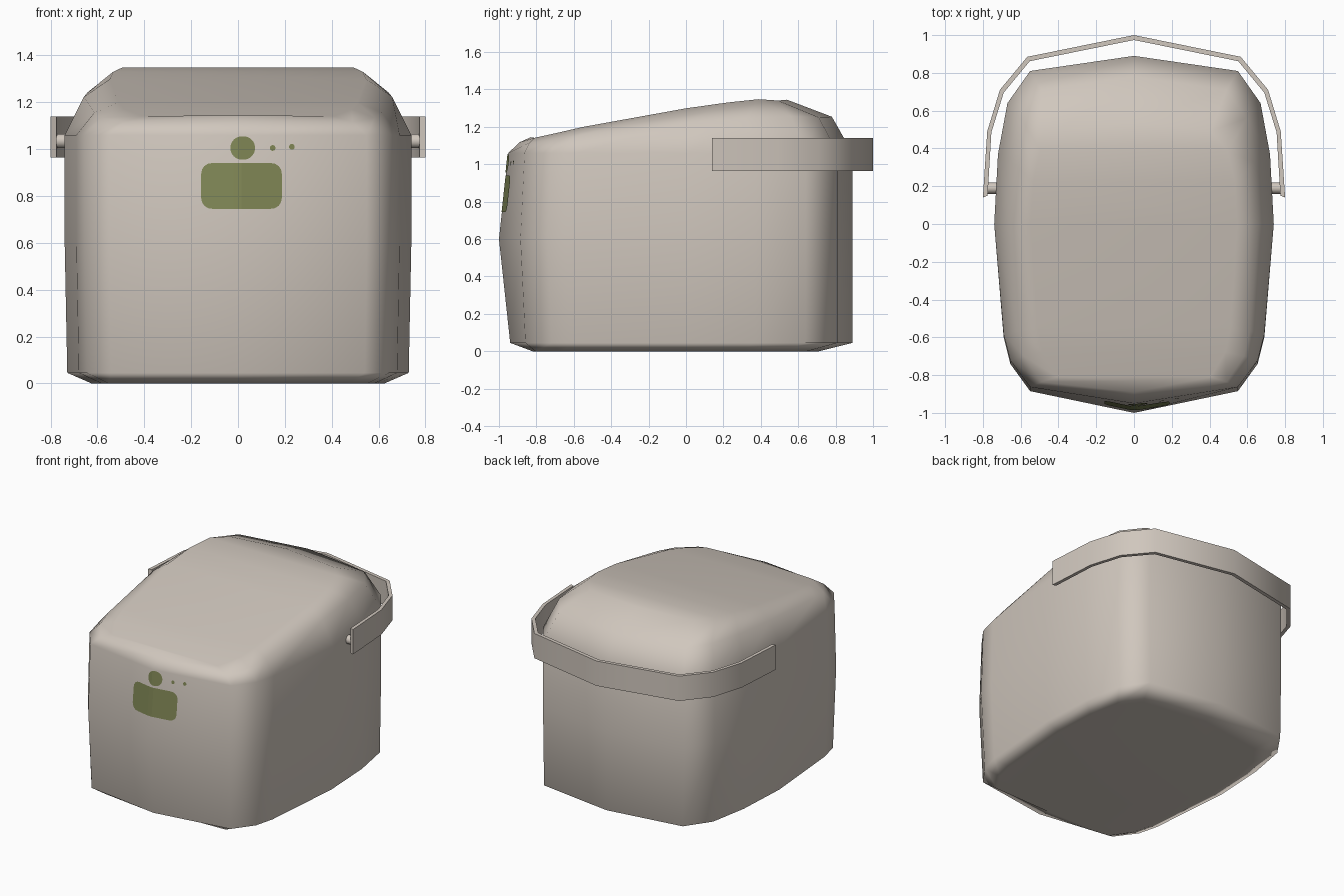
import bpy, bmesh, math
from mathutils import Vector
from mathutils.bvhtree import BVHTree

cube = bpy.data.objects.get("Cube")
if cube:
    bpy.data.objects.remove(cube, do_unlink=True)


def material(name, rgb):
    m = bpy.data.materials.new(name)
    m.use_nodes = True
    m.diffuse_color = (*rgb, 1)
    m.node_tree.nodes["Principled BSDF"].inputs["Base Color"].default_value = (*rgb, 1)
    return m


cream = material("warm cream plastic", (0.63, 0.57, 0.51))
green = material("olive green", (0.21, 0.235, 0.09))


def add_object(name, bm, mat, angle=None):
    mesh = bpy.data.meshes.new(name)
    bm.to_mesh(mesh)
    bm.free()
    mesh.materials.append(mat)
    ob = bpy.data.objects.new(name, mesh)
    bpy.context.collection.objects.link(ob)
    if angle:
        bpy.ops.object.select_all(action='DESELECT')
        ob.select_set(True)
        bpy.context.view_layer.objects.active = ob
        bpy.ops.object.shade_smooth_by_angle(angle=math.radians(angle))
    return ob


# Body and sloping lid: one plan outline, lofted through rings
HALF = [(0, -1), (0.55, -0.885), (0.655, -0.74), (0.69, -0.6), (0.74, 0),
        (0.72, 0.37), (0.67, 0.64), (0.55, 0.81), (0, 0.89)]
OUTLINE = HALF + [(-x, y) for x, y in HALF[-2:0:-1]]
LID = [(-0.85, 1.14), (-0.55, 1.21), (0, 1.31), (0.36, 1.36), (0.54, 1.345)]
SHOULDER = 1.06


def lid_height(y):
    if y <= LID[0][0]:
        return LID[0][1]
    for (a, za), (b, zb) in zip(LID, LID[1:]):
        if y <= b:
            return za + (zb - za) * (y - a) / (b - a)
    return LID[-1][1]


def scaled_y(x, y, front, back):
    if y > 0:
        return y * back / 0.89
    return y * (front if x == 0 else (1 + front) / 2)


def ring(bm, width, front, back, z=None, rise=1):
    verts = []
    for x, y in OUTLINE:
        h = z
        if z is None:
            top = lid_height(scaled_y(x, y, 0.83, 0.54)) - 0.015 * abs(x)
            h = SHOULDER + rise * (top - SHOULDER)
        verts.append(bm.verts.new((x * width, scaled_y(x, y, front, back), h)))
    return verts


bm = bmesh.new()
rings = [ring(bm, 0.845, 0.82, 0.71, 0),
         ring(bm, 0.985, 0.94, 0.89, 0.045),
         ring(bm, 1, 1, 0.89, 0.6),
         ring(bm, 1, 0.95, 0.89, SHOULDER),
         ring(bm, 0.89, 0.89, 0.78, rise=0.68),
         ring(bm, 0.74, 0.83, 0.54)]
n = len(OUTLINE)
for low, high in zip(rings, rings[1:]):
    for i in range(n):
        j = (i + 1) % n
        bm.faces.new((low[i], low[j], high[j], high[i]))
bm.faces.new(rings[0][::-1])
# Lid top is bridged across from side to side
top = rings[-1]
for i in range(len(HALF) - 1):
    corners = [top[i], top[i + 1], top[-i - 1], top[-i % n]]
    bm.faces.new(list(dict.fromkeys(corners)))
bmesh.ops.recalc_face_normals(bm, faces=bm.faces)
surface = BVHTree.FromBMesh(bm)
body = add_object("cooler_body", bm, cream, 80)
body.modifiers.new("weighted normals", 'WEIGHTED_NORMAL').keep_sharp = True


# Painted front panel: thin patches that follow the body front
def patch(name, cx, cz, half_w, half_h, radius, cols=16, rows=6):
    bm = bmesh.new()
    grid = []
    for i in range(cols + 1):
        u = -math.cos(math.pi * i / cols) * half_w
        d = max(0, abs(u) - (half_w - radius))
        h = half_h - radius + math.sqrt(max(0, radius ** 2 - d ** 2))
        h = max(h, 0.0005)
        column = []
        for k in range(rows + 1):
            x, z = cx + u, cz + h * (2 * k / rows - 1)
            hit = surface.ray_cast(Vector((x, -3, z)), Vector((0, 1, 0)))[0]
            column.append(bm.verts.new((x, hit.y - 0.004, z)))
        grid.append(column)
    for a, b in zip(grid, grid[1:]):
        for k in range(rows):
            bm.faces.new((a[k], b[k], b[k + 1], a[k + 1]))
    add_object(name, bm, green)


patch("front_panel", 0.015, 0.843, 0.172, 0.098, 0.045)
patch("front_button", 0.02, 1.005, 0.053, 0.05, 0.05)
patch("left_indicator", 0.23, 1.01, 0.012, 0.012, 0.012)
patch("middle_indicator", 0.148, 1.005, 0.012, 0.012, 0.012)

# Carry handle: flat band folded round the back
OUTER = [(0.80, 0.14), (0.777, 0.49), (0.71, 0.71), (0.565, 0.885), (0, 1)]
INNER = [(0.775, 0.15), (0.755, 0.485), (0.69, 0.695), (0.552, 0.862), (0, 0.974)]
bm = bmesh.new()
sections = []
for side in (1, -1):
    pairs = list(zip(OUTER, INNER))
    for o, i in (pairs if side == 1 else pairs[-2::-1]):
        sections.append([bm.verts.new((side * p[0], p[1], z))
                         for p, z in ((o, 0.965), (o, 1.14), (i, 1.14), (i, 0.965))])
for a, b in zip(sections, sections[1:]):
    for k in range(4):
        m = (k + 1) % 4
        bm.faces.new((a[k], a[m], b[m], b[k]))
bm.faces.new(sections[0])
bm.faces.new(sections[-1])
bmesh.ops.recalc_face_normals(bm, faces=bm.faces)
add_object("carry_handle", bm, cream, 40)

# Hinge pins between body and handle
for name, side in (("left_pin", 1), ("right_pin", -1)):
    bpy.ops.mesh.primitive_cylinder_add(vertices=16, radius=0.03, depth=0.08,
                                        location=(side * 0.745, 0.19, 1.035),
                                        rotation=(0, math.pi / 2, 0))
    pin = bpy.context.object
    pin.name = name
    pin.data.materials.append(cream)
    bpy.ops.object.shade_smooth_by_angle(angle=math.radians(40))
